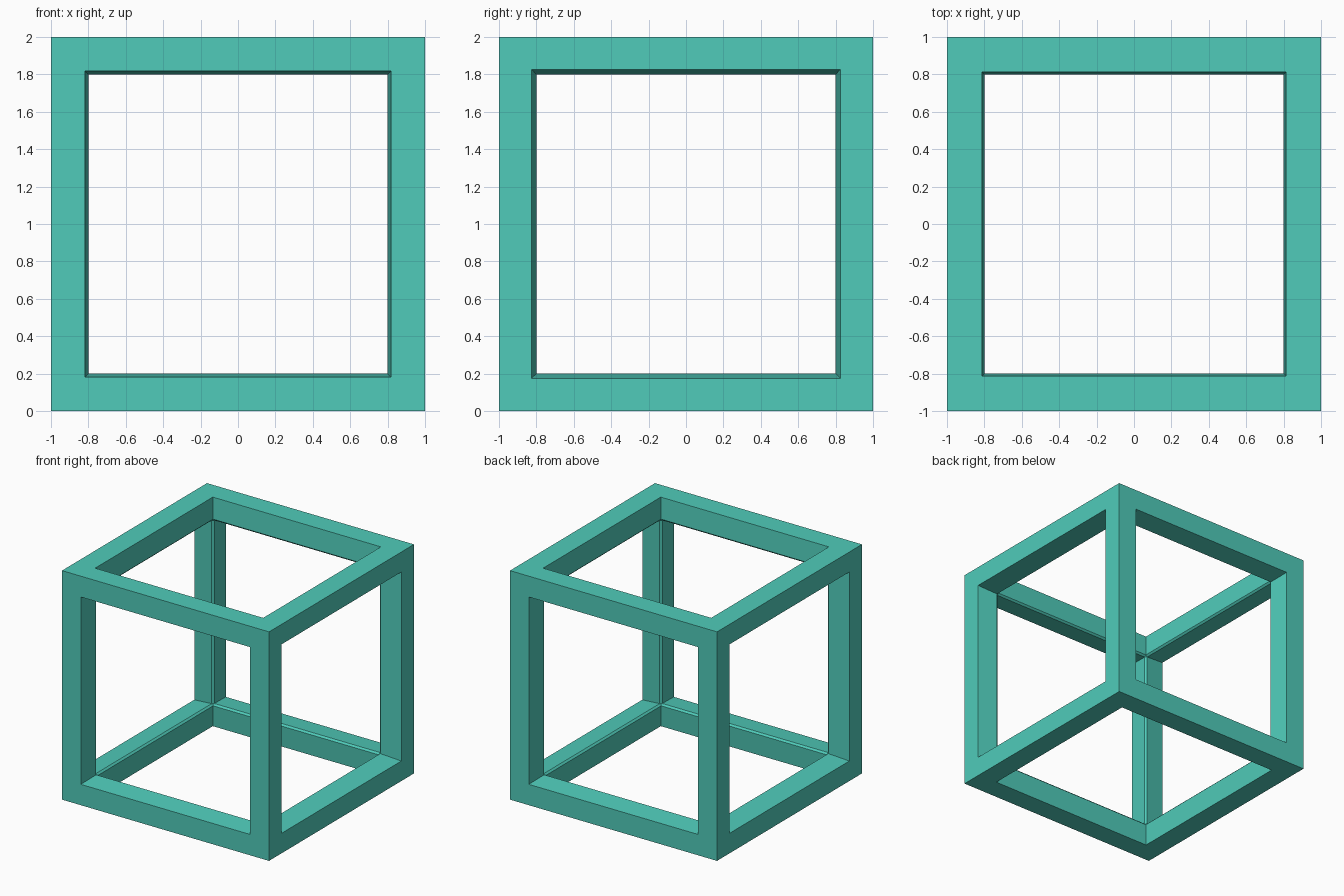
import bpy, bmesh
from itertools import product

if "Cube" in bpy.data.objects:
    bpy.data.objects.remove(bpy.data.objects["Cube"])

INNER = 0.80                    # clear half width of every opening
END = 0.815                     # depth at which the tapered opening walls stop
RIM = (0.825, 0.818, 0.812)     # opening half widths on the x, y and z sides
RING = [(-1, -1), (1, -1), (1, 1), (-1, 1)]

bm = bmesh.new()


def vert(axis, sign, s, t, depth, half):
    """Vertex on one side of the cube: depth along the axis, half across it."""
    co = [0, 0, 0]
    co[axis] = sign * depth
    co[(axis + 1) % 3] = s * half
    co[(axis + 2) % 3] = t * half
    return bm.verts.new((co[0], co[1], co[2] + 1))


ends = {}   # (axis, corner signs) -> inner end vertex of that side's opening
for axis, sign in product(range(3), (-1, 1)):
    loops = [[vert(axis, sign, s, t, d, h) for s, t in RING]
             for d, h in ((1, 1), (1, RIM[axis]), (END, INNER))]
    # flat outer border, then tapered opening walls
    for a, b in zip(loops, loops[1:]):
        for i in range(4):
            j = (i + 1) % 4
            bm.faces.new((a[i], a[j], b[j], b[i]))
    for (s, t), v in zip(RING, loops[2]):
        key = [0, 0, 0]
        key[axis], key[(axis + 1) % 3], key[(axis + 2) % 3] = sign, s, t
        ends[axis, tuple(key)] = v

# narrow chamfers along the inner edges of the bars
for c in range(3):
    a, b = (c + 1) % 3, (c + 2) % 3
    for sa, sb in product((-1, 1), repeat=2):
        lo, hi = [0, 0, 0], [0, 0, 0]
        lo[a] = hi[a] = sa
        lo[b] = hi[b] = sb
        lo[c], hi[c] = -1, 1
        lo, hi = tuple(lo), tuple(hi)
        bm.faces.new((ends[a, lo], ends[a, hi], ends[b, hi], ends[b, lo]))

# small triangles closing the inner corners
for k in product((-1, 1), repeat=3):
    bm.faces.new([ends[a, k] for a in range(3)])

bmesh.ops.remove_doubles(bm, verts=bm.verts[:], dist=0.0001)
bmesh.ops.recalc_face_normals(bm, faces=bm.faces[:])

mesh = bpy.data.meshes.new("cube_frame")
bm.to_mesh(mesh)
bm.free()
frame = bpy.data.objects.new("cube_frame", mesh)
bpy.context.collection.objects.link(frame)

teal = bpy.data.materials.new("teal")
teal.diffuse_color = (0.08, 0.60, 0.49, 1)
teal.use_nodes = True
teal.node_tree.nodes["Principled BSDF"].inputs["Base Color"].default_value = teal.diffuse_color
mesh.materials.append(teal)
